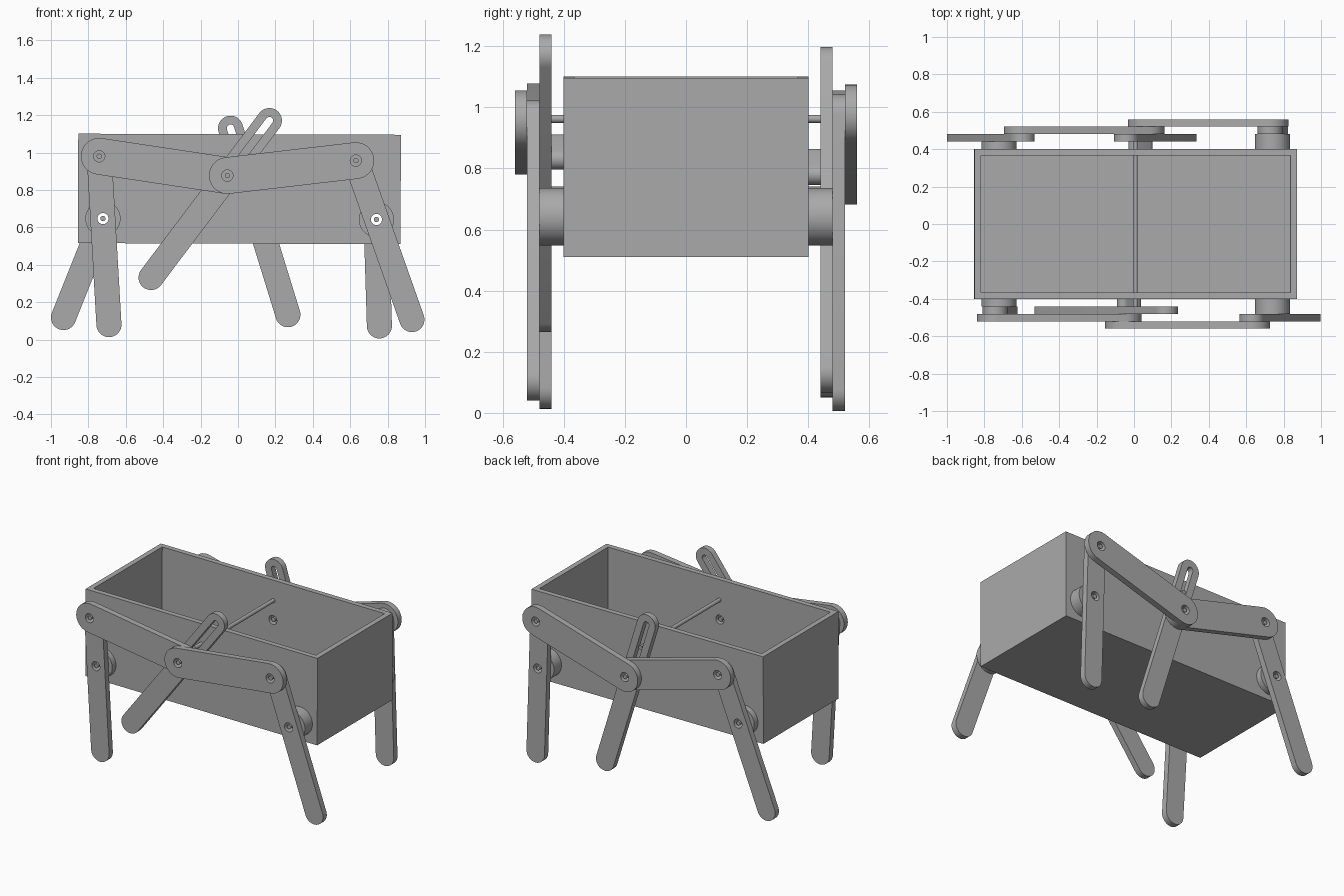
import bpy, math
from mathutils import Vector

if "Cube" in bpy.data.objects:
    bpy.data.objects.remove(bpy.data.objects["Cube"])

grey = bpy.data.materials.new("plain grey")
grey.diffuse_color = (0.4, 0.4, 0.4, 1)
grey.use_nodes = True
grey.node_tree.nodes["Principled BSDF"].inputs["Base Color"].default_value = grey.diffuse_color

HOLE, PIN, LEG_R, LINK_R = 0.03, 0.014, 0.067, 0.098
LAYER = {"inner": (0.44, 0.48), "middle": (0.48, 0.52), "outer": (0.52, 0.56)}


def stadium(a, b, r, n=16):
    """Outline of a bar with round ends between two points in the x-z plane."""
    a, b = Vector(a), Vector(b)
    d = b - a
    ang = math.atan2(d.y, d.x)
    pts = []
    for centre, start in ((b, ang - math.pi / 2), (a, ang + math.pi / 2)):
        for i in range(n + 1):
            t = start + math.pi * i / n
            pts.append((centre.x + r * math.cos(t), centre.y + r * math.sin(t)))
    return pts


def circle(c, r, n=32):
    return [(c[0] + r * math.cos(2 * math.pi * i / n),
             c[1] + r * math.sin(2 * math.pi * i / n)) for i in range(n)]


def plate(name, outlines, y0, y1):
    """Extrude the first outline along y, with the others cut out as holes."""
    cu = bpy.data.curves.new(name, "CURVE")
    cu.dimensions, cu.fill_mode = "2D", "BOTH"
    cu.extrude = abs(y1 - y0) / 2
    for pts in outlines:
        sp = cu.splines.new("POLY")
        sp.points.add(len(pts) - 1)
        for p, (x, z) in zip(sp.points, pts):
            p.co = (x, z, 0, 1)
        sp.use_cyclic_u = True
    ob = bpy.data.objects.new(name, cu)
    bpy.context.collection.objects.link(ob)
    ob.rotation_euler.x = math.pi / 2
    ob.location.y = (y0 + y1) / 2
    bpy.ops.object.select_all(action="DESELECT")
    ob.select_set(True)
    bpy.context.view_layer.objects.active = ob
    bpy.ops.object.convert(target="MESH")
    ob = bpy.context.view_layer.objects.active
    ob.data.materials.clear()
    ob.data.materials.append(grey)
    bpy.ops.object.shade_smooth_by_angle(angle=math.radians(30))
    return ob


def block(name, size, loc, tilt):
    bpy.ops.mesh.primitive_cube_add(size=1, location=loc)
    ob = bpy.context.object
    ob.name, ob.scale, ob.rotation_euler.y = name, size, tilt
    ob.data.materials.append(grey)
    return ob


HIP_L, HIP_R, SHAFT, ROD = (-0.722, 0.647), (0.74, 0.642), (0.004, 0.83), (0.007, 0.962)

# Open box, tilted a hair, hollowed out and drilled for hips and crank shaft
TILT = 0.0034
box = block("box", (1.725, 0.8, 0.585), (0.0075, 0, 0.8055), TILT)
cutters = [block("box_hollow_cutter", (1.655, 0.73, 0.6), (0.0075, 0, 0.848), TILT)]
for c in (HIP_L, HIP_R, SHAFT):
    cutters.append(plate("box_hole_cutter", [circle(c, HOLE)], -0.6, 0.6))
for cut in cutters:
    mod = box.modifiers.new("cut", "BOOLEAN")
    mod.object, mod.solver = cut, "EXACT"
    bpy.context.view_layer.objects.active = box
    bpy.ops.object.modifier_apply(modifier=mod.name)
    bpy.data.objects.remove(cut)

# Rod guiding both slotted legs
plate("guide_rod", [circle(ROD, 0.013)], -0.475, 0.475)

# Each side: tops and feet of the outer legs, crank joint, slotted leg ends
SIDES = {
    "front": (-1, (-0.742, 0.98), (-0.69, 0.08), (0.63, 0.957), (0.93, 0.107),
              (-0.057, 0.877), (0.168, 1.171), (-0.465, 0.332)),
    "back": (1, (-0.598, 0.957), (-0.933, 0.118), (0.728, 0.976), (0.756, 0.073),
             (0.065, 0.78), (-0.04, 1.13), (0.267, 0.133)),
}

for side, (s, top_l, foot_l, top_r, foot_r, joint, mid_top, mid_foot) in SIDES.items():
    def part(name, outlines, y0, y1):
        return plate(f"{side}_{name}", outlines, s * y0, s * y1)

    # Outer legs with hip spacers and pins
    for end, top, foot, hip, layer in (("left", top_l, foot_l, HIP_L, "inner"),
                                       ("right", top_r, foot_r, HIP_R, "middle")):
        y0, y1 = LAYER[layer]
        part(f"{end}_leg", [stadium(top, foot, LEG_R), circle(top, HOLE),
                            circle(hip, HOLE)], y0, y1)
        part(f"{end}_hip_spacer", [circle(hip, 0.094, 48), circle(hip, HOLE)], 0.4, y0)
        part(f"{end}_hip_pin", [circle(hip, PIN, 20)], 0.37, y1 - 0.005)
        part(f"{end}_knee_pin", [circle(top, PIN, 20)], y0, y1 + 0.035)

    # Links from the leg tops to the crank joint
    for end, top, layer in (("left", top_l, "middle"), ("right", top_r, "outer")):
        part(f"{end}_link", [stadium(top, joint, LINK_R), circle(top, HOLE),
                             circle(joint, HOLE)], *LAYER[layer])

    # Middle leg with guide slot
    a, b = Vector(mid_top), Vector(mid_foot)
    d = (b - a).normalized()
    part("slotted_leg", [stadium(a, b, LEG_R), stadium(a, a + d * 0.315, 0.02, 10),
                         circle(joint, HOLE)], *LAYER["inner"])

    # Crank arm, shaft and joint pin
    part("crank_arm", [stadium(SHAFT, joint, 0.034)], 0.4, 0.44)
    part("crank_shaft", [circle(SHAFT, PIN, 20)], 0.37, 0.41)
    part("crank_pin", [circle(joint, PIN, 20)], 0.43, 0.555)
